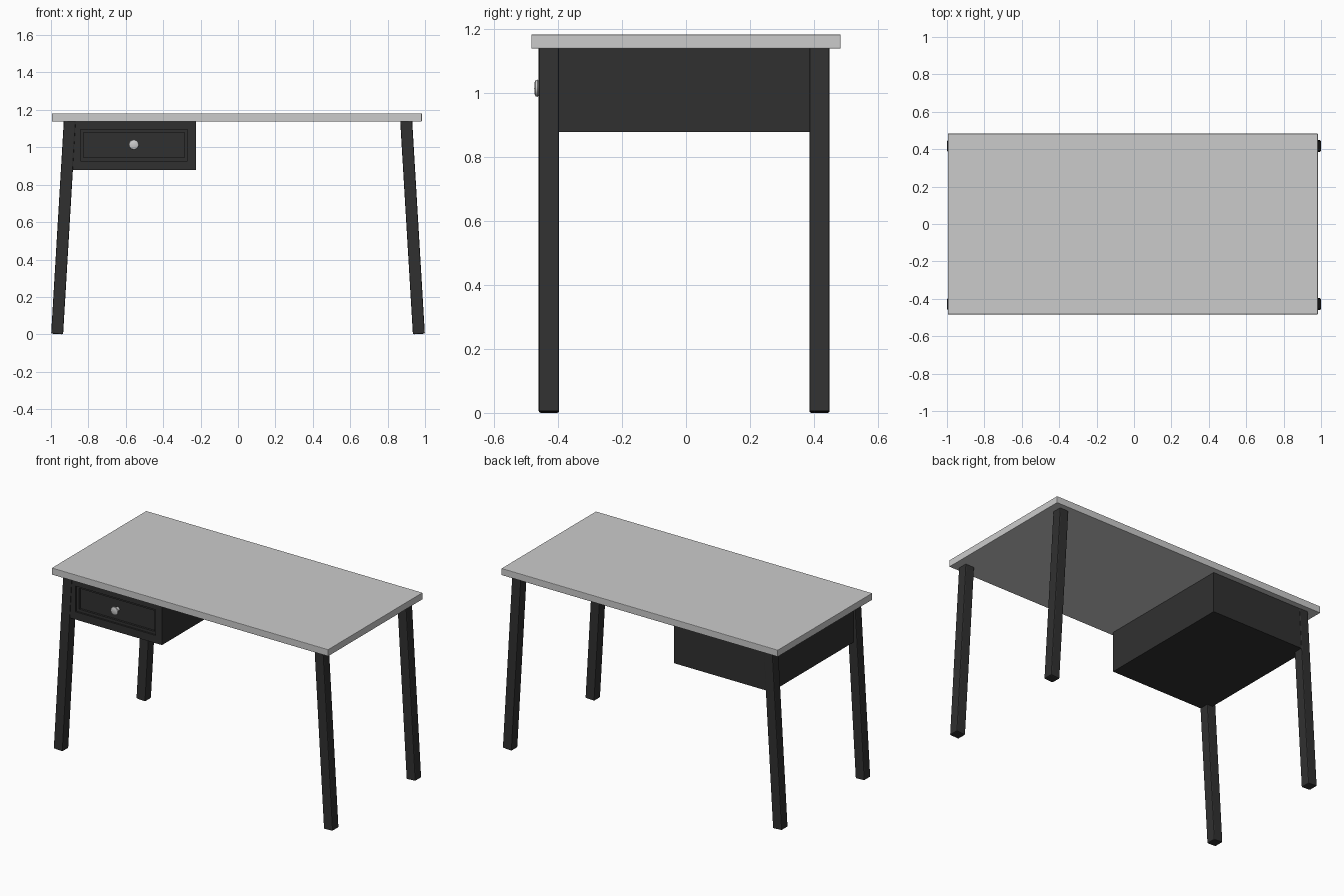
import bpy, bmesh, math
from mathutils import Matrix

if "Cube" in bpy.data.objects:
    bpy.data.objects.remove(bpy.data.objects["Cube"])

dark = bpy.data.materials.new("dark_paint")
dark.diffuse_color = (0.03, 0.03, 0.03, 1)
dark.use_nodes = True
dark.node_tree.nodes["Principled BSDF"].inputs["Base Color"].default_value = dark.diffuse_color


def make_object(name, bm, mat=None, bevel=0.0, segments=2):
    bmesh.ops.recalc_face_normals(bm, faces=bm.faces)
    mesh = bpy.data.meshes.new(name)
    bm.to_mesh(mesh)
    bm.free()
    ob = bpy.data.objects.new(name, mesh)
    bpy.context.collection.objects.link(ob)
    if mat:
        mesh.materials.append(mat)
    if bevel:
        mod = ob.modifiers.new("soft_edges", 'BEVEL')
        mod.width, mod.segments = bevel, segments
    return ob


def box(lo, hi):
    bm = bmesh.new()
    bmesh.ops.create_cube(bm, size=1)
    for v in bm.verts:
        v.co = [(a + b) / 2 + c * (b - a) for a, b, c in zip(lo, hi, v.co)]
    return bm


# Tabletop
make_object("tabletop", box((-0.995, -0.483, 1.138), (0.983, 0.483, 1.182)), bevel=0.003)

# Four legs, splayed sideways only
tilt = math.radians(3.4)
for side, s in (("left", -1), ("right", 1)):
    for end, y in (("front", -0.428), ("back", 0.417)):
        bm = box((-0.032, y - 0.032, 0), (0.032, y + 0.032, 1.142))
        bmesh.ops.transform(bm, matrix=Matrix.Rotation(-s * tilt, 4, 'Y'), verts=bm.verts)
        drop = min(v.co.z for v in bm.verts)
        bmesh.ops.translate(bm, vec=(s * 0.967, 0, -drop), verts=bm.verts)
        make_object(f"{end}_{side}_leg", bm, dark, bevel=0.006)

# Drawer case with a stepped recess in the front face
x0, x1, z0, z1 = -0.922, -0.225, 0.878, 1.14
bm = box((x0, -0.456, z0), (x1, 0.446, z1))
bm.faces.ensure_lookup_table()
front = min(bm.faces, key=lambda f: f.calc_center_median().y)


def step_face(bm, face, rect, y):
    """Extrude a front-facing face and fit it to a rectangle at depth y."""
    new = bmesh.ops.extrude_discrete_faces(bm, faces=[face])["faces"][0]
    cx, cz = new.calc_center_median().x, new.calc_center_median().z
    for v in new.verts:
        v.co = (rect[1] if v.co.x > cx else rect[0], y,
                rect[3] if v.co.z > cz else rect[2])
    return new


outer = (-0.843, -0.27, 0.928, 1.094)
inner = (-0.825, -0.285, 0.946, 1.08)
for rect, y in ((outer, -0.456), (outer, -0.445), (inner, -0.445), (inner, -0.432)):
    front = step_face(bm, front, rect, y)
make_object("drawer_case", bm, dark)

# Round knob, turned from a profile of (radius, distance forward)
profile = [(0, 0), (0.014, 0), (0.012, 0.022), (0.022, 0.028), (0.027, 0.034),
           (0.025, 0.040), (0.018, 0.043), (0, 0.044)]
bm = bmesh.new()
pts = [bm.verts.new((r, -d, 0)) for r, d in profile]
edges = [bm.edges.new(p) for p in zip(pts, pts[1:])]
bmesh.ops.spin(bm, geom=pts + edges, cent=(0, 0, 0), axis=(0, 1, 0),
               angle=math.tau, steps=32)
bmesh.ops.remove_doubles(bm, verts=bm.verts, dist=0.0001)
bmesh.ops.translate(bm, vec=(-0.557, -0.43, 1.014), verts=bm.verts)
knob = make_object("drawer_knob", bm)
bpy.context.view_layer.objects.active = knob
knob.select_set(True)
bpy.ops.object.shade_smooth_by_angle(angle=math.radians(40))
